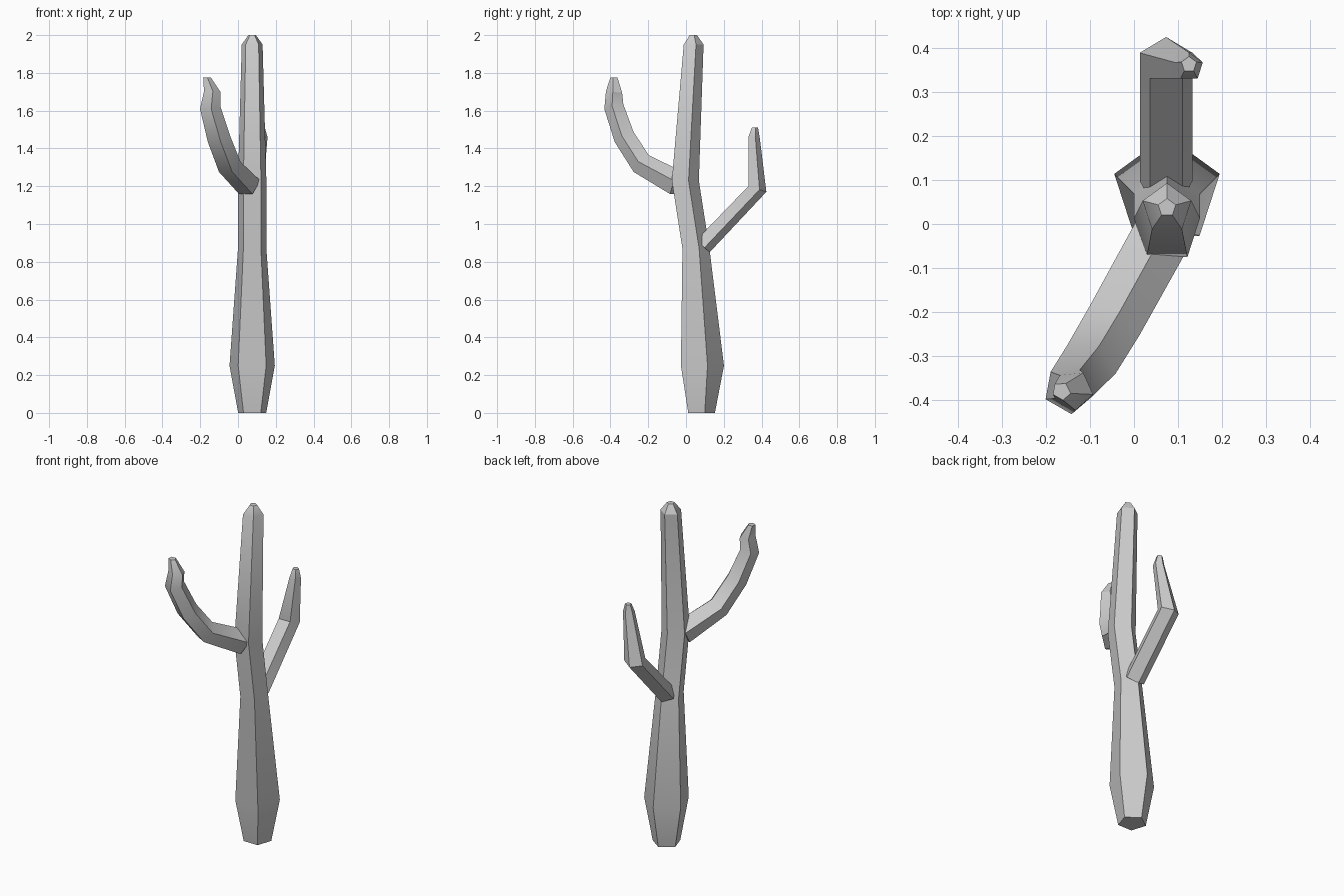
import bpy, bmesh, math
from mathutils import Vector

if "Cube" in bpy.data.objects:
    bpy.data.objects.remove(bpy.data.objects["Cube"])


def limb(name, heading, rings):
    """Five-sided tube. Each ring: centre, tilt in degrees, radius along the
    ridge direction (negative = ridge underneath), radius sideways."""
    h = Vector((heading[0], heading[1], 0)).normalized()
    side = Vector((-h.y, h.x, 0))
    bm = bmesh.new()
    loops = []
    for centre, tilt, r, rs in rings:
        e = math.radians(tilt)
        ridge = Vector((0, 0, 1)) * math.cos(e) - h * math.sin(e)
        loop = []
        for i in range(5):
            a = math.tau * i / 5
            loop.append(bm.verts.new(Vector(centre) + ridge * r * math.cos(a)
                                     + side * rs * math.sin(a)))
        loops.append(loop)
    for a, b in zip(loops, loops[1:]):
        for i in range(5):
            j = (i + 1) % 5
            bm.faces.new((a[i], a[j], b[j], b[i]))
    bm.faces.new(loops[0])
    bm.faces.new(loops[-1])
    bmesh.ops.recalc_face_normals(bm, faces=bm.faces)
    mesh = bpy.data.meshes.new(name)
    bm.to_mesh(mesh)
    bm.free()
    obj = bpy.data.objects.new(name, mesh)
    bpy.context.collection.objects.link(obj)
    bpy.ops.object.select_all(action='DESELECT')
    obj.select_set(True)
    bpy.context.view_layer.objects.active = obj
    bpy.ops.object.shade_smooth_by_angle(angle=math.radians(30))
    return obj


# Trunk: horizontal pentagons with the ridge at the back
trunk = [(0.075, 0, 0.078), (0.075, 0.25, 0.126), (0.045, 0.87, 0.079),
         (-0.011, 1.23, 0.079), (0.035, 1.95, 0.058), (0.037, 2.0, 0.021)]
limb("trunk", (0, -1), [((0.075, y, z), 90, r, r) for y, z, r in trunk])

# Rear arm: sharp elbow, ridge on the outside
limb("rear_arm", (0, 1), [
    ((0.073, 0.086, 0.886), 47, -0.053, 0.063),
    ((0.073, 0.373, 1.187), 72, -0.055, 0.063),
    ((0.125, 0.357, 1.46), 90, -0.033, 0.033),
    ((0.125, 0.363, 1.51), 90, -0.018, 0.018)])

# Front arm: gradual curve, ridge on the inside
limb("front_arm", (-0.5, -0.87), [
    ((0.055, -0.04, 1.21), 28, 0.072, 0.07),
    ((-0.05, -0.23, 1.315), 38, 0.062, 0.069),
    ((-0.105, -0.322, 1.458), 60, 0.059, 0.067),
    ((-0.15, -0.378, 1.62), 76, 0.055, 0.058),
    ((-0.138, -0.378, 1.70), 95, 0.046, 0.046),
    ((-0.165, -0.38, 1.775), 90, 0.02, 0.022)])
